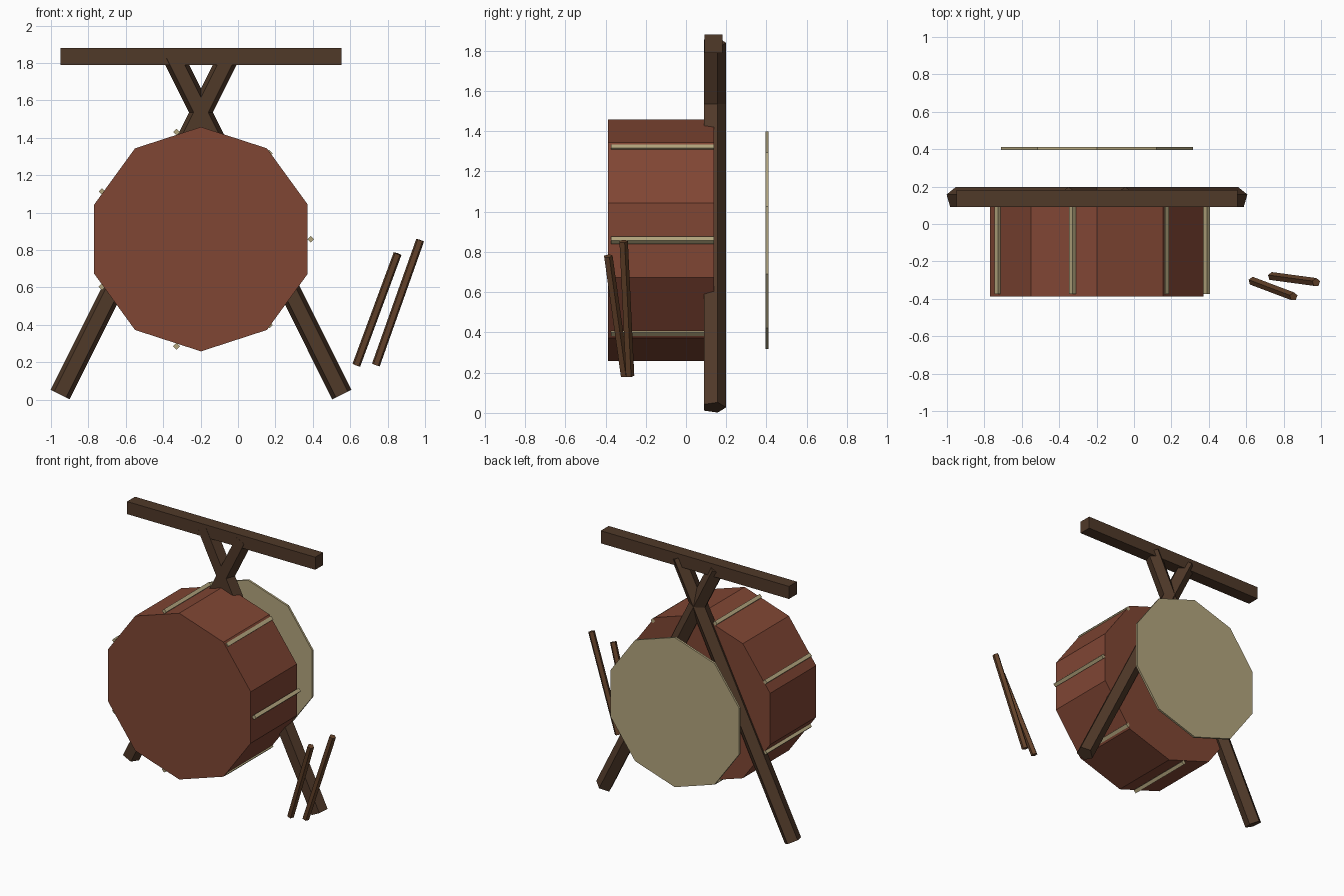
import bpy, bmesh, math
from mathutils import Vector

if "Cube" in bpy.data.objects:
    bpy.data.objects.remove(bpy.data.objects["Cube"])


def material(name, rgb):
    m = bpy.data.materials.new(name)
    m.diffuse_color = (*rgb, 1)
    m.use_nodes = True
    m.node_tree.nodes["Principled BSDF"].inputs["Base Color"].default_value = m.diffuse_color
    return m


RED = material("red_wood", (0.216, 0.061, 0.034))
DARK = material("dark_wood", (0.080, 0.041, 0.022))
SKIN = material("hide", (0.456, 0.381, 0.209))
STICK = material("stick_wood", (0.127, 0.055, 0.023))


def prism(name, p0, p1, radius, sides, first, mat):
    """Flat-shaded n-sided prism from p0 to p1; 'first' points to its first corner."""
    p0, p1 = Vector(p0), Vector(p1)
    axis = (p1 - p0).normalized()
    u = Vector(first)
    u = (u - axis * u.dot(axis)).normalized()
    v = axis.cross(u)
    bm = bmesh.new()
    rings = []
    for p in (p0, p1):
        ring = []
        for i in range(sides):
            a = math.tau * i / sides
            ring.append(bm.verts.new(p + radius * (u * math.cos(a) + v * math.sin(a))))
        rings.append(ring)
    for i in range(sides):
        j = (i + 1) % sides
        bm.faces.new((rings[0][i], rings[0][j], rings[1][j], rings[1][i]))
    bm.faces.new(rings[0][::-1])
    bm.faces.new(rings[1])
    bmesh.ops.recalc_face_normals(bm, faces=bm.faces)
    mesh = bpy.data.meshes.new(name)
    bm.to_mesh(mesh)
    bm.free()
    mesh.materials.append(mat)
    ob = bpy.data.objects.new(name, mesh)
    bpy.context.collection.objects.link(ob)
    return ob


CX, CZ = -0.198, 0.858
UP = (0, 0, 1)

# Drum shell and the loose skin behind it
prism("drum_body", (CX, -0.387, CZ), (CX, 0.138, CZ), 0.6, 10, UP, RED)
prism("drum_skin", (CX, 0.396, CZ), (CX, 0.411, CZ), 0.54, 10, UP, SKIN)

# Tension rods around the shell
for i in range(7):
    a = math.tau * i / 7
    x, z = CX + 0.587 * math.cos(a), CZ + 0.587 * math.sin(a)
    prism(f"tension_rod_{i + 1}", (x, -0.373, z), (x, 0.138, z), 0.018, 4, UP, SKIN)

# Crossed pentagonal legs, ridge facing back
for side, label in ((-1, "left"), (1, "right")):
    prism(f"{label}_leg", (CX + side * 0.753, 0.139, 0.027),
          (CX - side * 0.152, 0.139, 1.84), 0.06, 5, (0, 1, 0), DARK)

# Square bar on top of the legs
prism("cross_bar", (-0.95, 0.137, 1.835), (0.553, 0.137, 1.835), 0.064, 4, (0, 1, 1), DARK)

# Drumsticks
prism("drumstick_1", (0.633, -0.305, 0.185), (0.853, -0.388, 0.78), 0.023, 5, (0, 1, 0), STICK)
prism("drumstick_2", (0.737, -0.28, 0.185), (0.974, -0.312, 0.853), 0.023, 5, (0, 1, 0), STICK)
